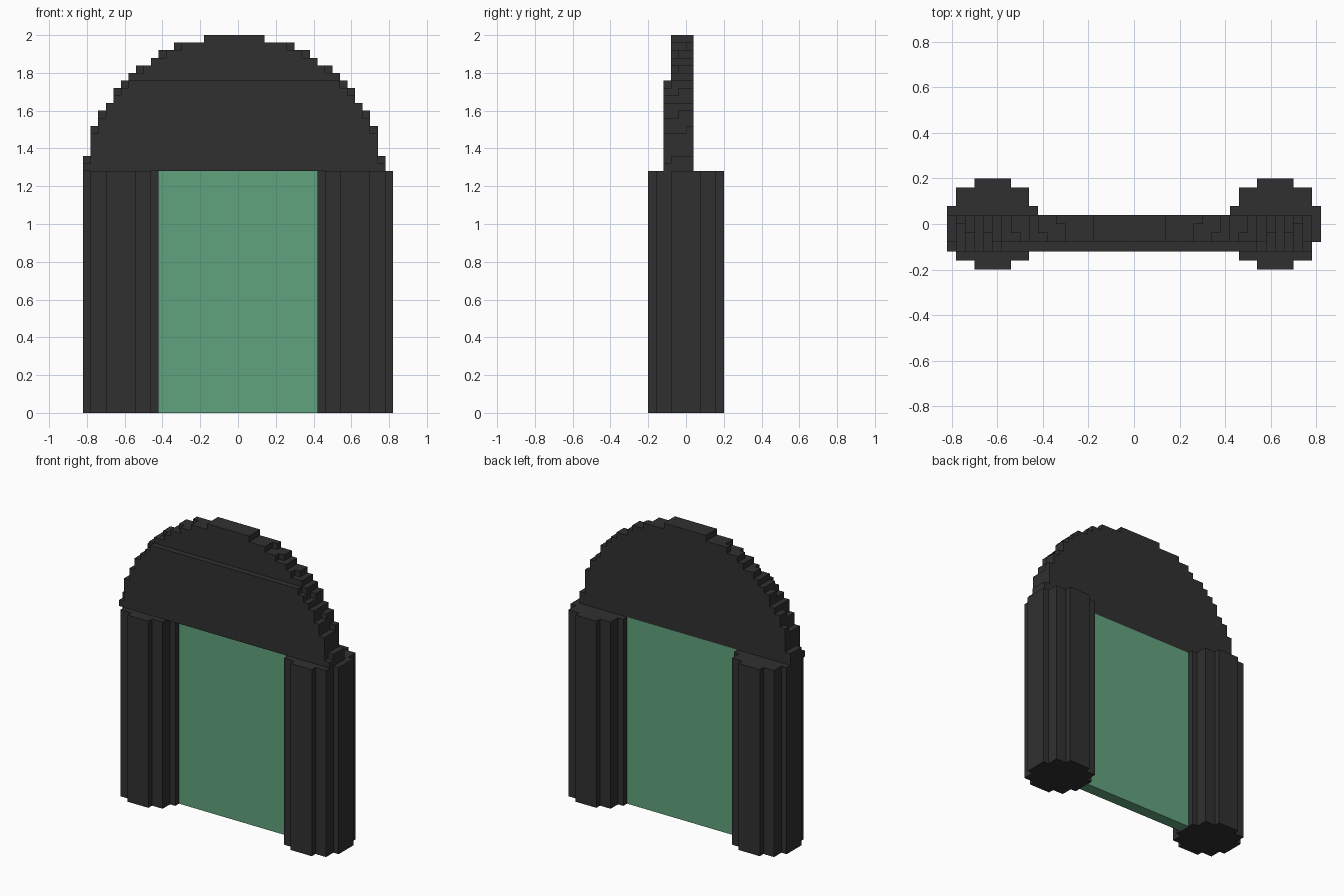
import bpy, bmesh, math

if "Cube" in bpy.data.objects:
    bpy.data.objects.remove(bpy.data.objects["Cube"])

V = 0.04          # block size
SPRING = 1.28     # height where the arch starts


def material(name, rgb):
    m = bpy.data.materials.new(name)
    lin = [(c / 255 / 12.92) if c <= 10 else ((c / 255 + 0.055) / 1.055) ** 2.4 for c in rgb]
    m.diffuse_color = (*lin, 1)
    m.use_nodes = True
    m.node_tree.nodes["Principled BSDF"].inputs["Base Color"].default_value = m.diffuse_color
    return m


stone = material("dark stone", (48, 48, 48))
green = material("green panel", (97, 163, 126))


def finish(name, bm, mat):
    bmesh.ops.recalc_face_normals(bm, faces=bm.faces[:])
    me = bpy.data.meshes.new(name)
    bm.to_mesh(me)
    bm.free()
    me.materials.append(mat)
    ob = bpy.data.objects.new(name, me)
    bpy.context.collection.objects.link(ob)
    return ob


def prism(name, outline, height, mat):
    bm = bmesh.new()
    face = bm.faces.new([bm.verts.new((x, y, 0)) for x, y in outline])
    top = bmesh.ops.extrude_face_region(bm, geom=[face])["geom"]
    bmesh.ops.translate(bm, vec=(0, 0, height),
                        verts=[v for v in top if isinstance(v, bmesh.types.BMVert)])
    return finish(name, bm, mat)


# Columns: stepped round section, four-fold symmetric
quarter = [(0.20, 0.08), (0.16, 0.08), (0.16, 0.16), (0.08, 0.16), (0.08, 0.20)]
section = []
for _ in range(4):
    section += quarter
    quarter = [(-y, x) for x, y in quarter]
for side, cx in (("left", -0.62), ("right", 0.62)):
    prism(side + "_column", [(cx + x, y) for x, y in section], SPRING, stone)

# Door panel, flush with the back of the arch
prism("door_panel", [(-0.42, -0.04), (0.42, -0.04), (0.42, 0.04), (-0.42, 0.04)], SPRING, green)

# Arch: blocks inside a sphere slice, front layer stops lower
cells = set()
for j in range(4):
    y = -0.10 + V * j
    for k in range(18 if j else 12):
        z = SPRING + V * (k + 0.5)
        for i in range(-20, 20):
            x = V * (i + 0.5)
            if x * x + (y - 0.04) ** 2 + (z - 1.2) ** 2 <= 0.64 + 1e-6:
                cells.add((i, j, k))

bm = bmesh.new()
corners = {}


def corner(p):
    if p not in corners:
        corners[p] = bm.verts.new((-0.02 + V * p[0], -0.12 + V * p[1], SPRING + V * p[2]))
    return corners[p]


# Only faces open to the air
for c in cells:
    for axis in range(3):
        for d in (0, 1):
            n = list(c)
            n[axis] += 2 * d - 1
            if tuple(n) in cells:
                continue
            u, w = (axis + 1) % 3, (axis + 2) % 3
            quad = []
            for a, b in ((0, 0), (1, 0), (1, 1), (0, 1)):
                p = list(c)
                p[axis] += d
                p[u] += a
                p[w] += b
                quad.append(corner(tuple(p)))
            bm.faces.new(quad if d else quad[::-1])
bmesh.ops.dissolve_limit(bm, angle_limit=math.radians(1), verts=bm.verts[:], edges=bm.edges[:])
finish("arch_top", bm, stone)
